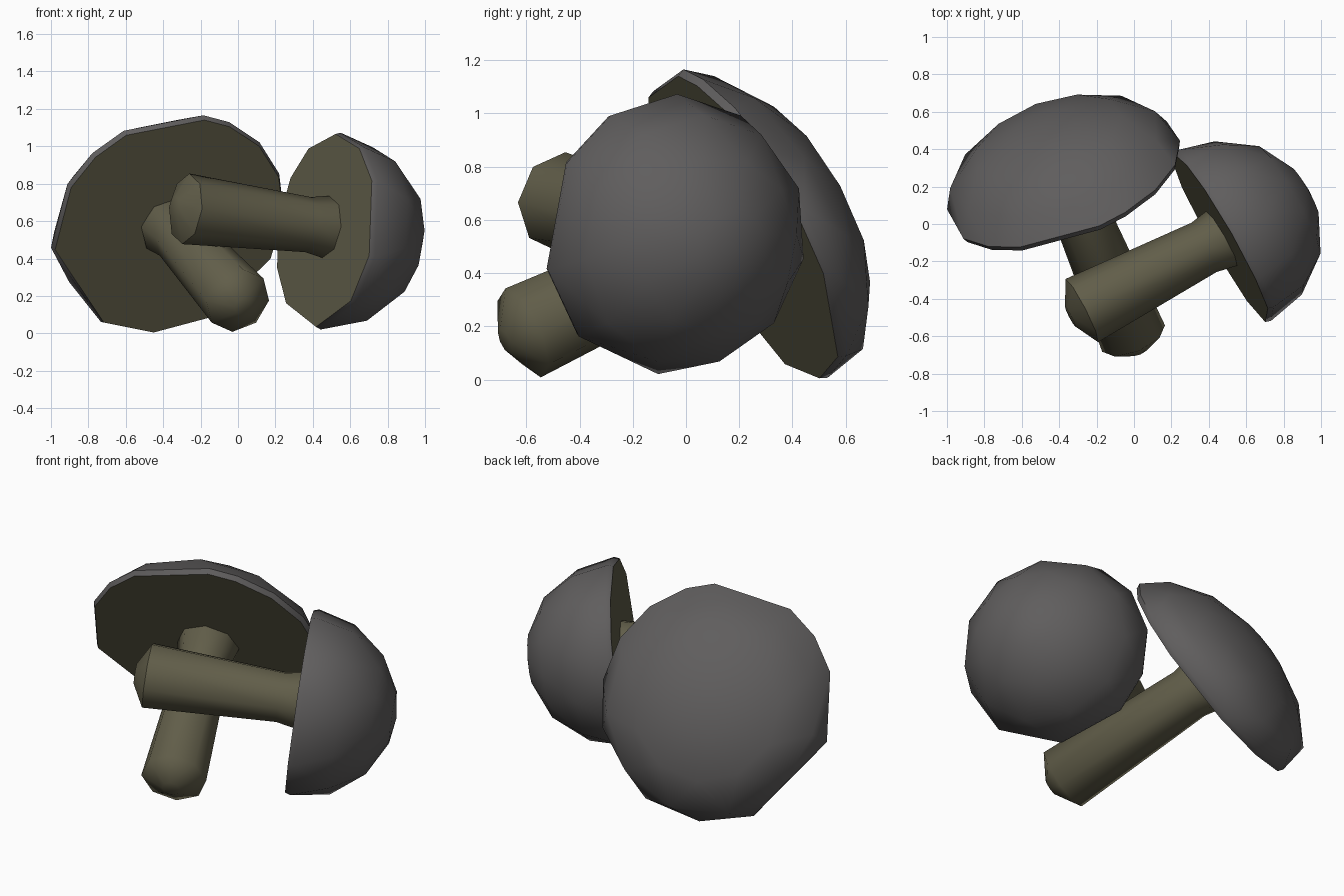
import bpy, bmesh, math
from mathutils import Vector

if "Cube" in bpy.data.objects:
    bpy.data.objects.remove(bpy.data.objects["Cube"])

def material(name, rgb):
    m = bpy.data.materials.new(name)
    m.diffuse_color = (*rgb, 1)
    m.use_nodes = True
    m.node_tree.nodes["Principled BSDF"].inputs["Base Color"].default_value = m.diffuse_color
    return m

CAP = material("cap_grey", (0.116, 0.111, 0.111))
STEM = material("stem_olive", (0.12, 0.111, 0.067))

def finish(bm, name, mats, sharp):
    """Smooth shading with sharp creases, then make the object."""
    bmesh.ops.recalc_face_normals(bm, faces=bm.faces[:])
    for f in bm.faces:
        f.smooth = True
    for e in bm.edges:
        e.smooth = not (len(e.link_faces) == 2 and e.calc_face_angle(0) > math.radians(sharp))
    me = bpy.data.meshes.new(name)
    bm.to_mesh(me)
    bm.free()
    for m in mats:
        me.materials.append(m)
    ob = bpy.data.objects.new(name, me)
    bpy.context.collection.objects.link(ob)

def frame(n):
    """Steepest-up and horizontal directions in the plane across n."""
    u = (Vector((0, 0, 1)) - n * n.z).normalized()
    return u, n.cross(u)

def cap(name, centre, n, radius, depth, rim, lean=0.0, turn=0):
    """Faceted dome with an uneven rim and a flat underside; lean slides the dome downhill."""
    c, n = Vector(centre), Vector(n).normalized()
    u, v = frame(n)
    bm = bmesh.new()

    def ring(r, h, angles, slide=0.0):
        for a in angles:
            a = math.radians(a)
            bm.verts.new(c + n * h - u * slide + (v * math.sin(a) + u * math.cos(a)) * r)

    ring(radius * 0.98, 0, rim)
    ring(radius, 0.03, rim)
    for i, lat in enumerate((26, 51, 74)):
        t = math.radians(lat)
        ring(radius * math.cos(t), depth * math.sin(t),
             [k * 360 / 11 + 16 * i + turn for k in range(11)], lean)
    bm.verts.new(c + n * depth - u * lean)
    res = bmesh.ops.convex_hull(bm, input=bm.verts[:])
    inside = [g for g in res["geom_interior"] if isinstance(g, bmesh.types.BMVert)]
    bmesh.ops.delete(bm, geom=inside, context='VERTS')
    bmesh.ops.recalc_face_normals(bm, faces=bm.faces[:])
    for f in bm.faces:
        f.material_index = 1 if f.normal.dot(n) < -0.9 else 0
    finish(bm, name, [CAP, STEM], 45)

def stem(name, base, top, profile, sides=8, turn=0.0):
    """Tapered stalk; profile holds (distance from base, radius)."""
    b = Vector(base)
    n = (Vector(top) - b).normalized()
    u, v = frame(n)
    bm = bmesh.new()
    rings = []
    for d, r in profile:
        rings.append([bm.verts.new(b + n * d + (v * math.sin(a) + u * math.cos(a)) * r)
                      for a in (2 * math.pi * k / sides + turn for k in range(sides))])
    for p, q in zip(rings, rings[1:]):
        for k in range(sides):
            j = (k + 1) % sides
            bm.faces.new((p[k], p[j], q[j], q[k]))
    bm.faces.new(rings[0])
    bm.faces.new(rings[-1])
    finish(bm, name, [STEM], 60)

# Left mushroom: wide shallow cap, stalk pointing to the front
cap("left_cap", (-0.367, 0.215, 0.575), (-0.31, 0.825, 0.46), 0.657, 0.36,
    (8, 22, 42, 63, 85, 108, 149, 178, 205, 257, 291, 310, 328), lean=0.035)
stem("left_stem", (-0.02, -0.57, 0.195), (-0.345, 0.2, 0.555),
     ((-0.13, 0.05), (-0.05, 0.182), (0.8, 0.148), (0.94, 0.175), (1.22, 0.1)))

# Right mushroom: round cap on its side, stalk pointing to the left
cap("right_cap", (0.467, -0.08, 0.55), (0.86, 0.49, -0.12), 0.53, 0.54,
    (0, 32, 59, 105, 137, 179, 221, 247, 275, 303, 328))
stem("right_stem", (-0.235, -0.44, 0.66), (0.5, -0.06, 0.565),
     ((-0.12, 0.06), (-0.05, 0.19), (0.69, 0.148), (0.84, 0.175), (1.28, 0.12)))
